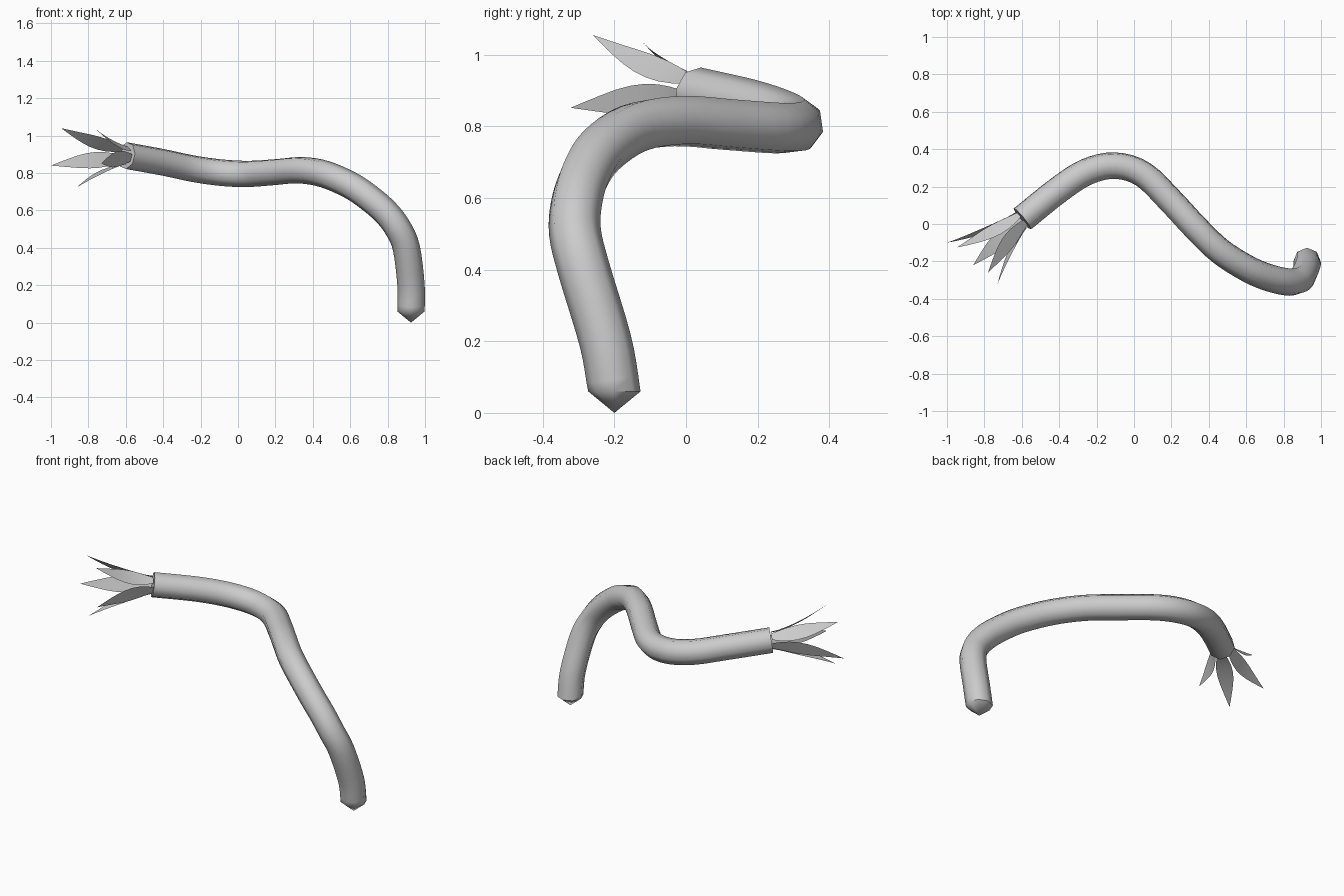
import bpy, bmesh, math
from mathutils import Vector
from mathutils.geometry import interpolate_bezier

if "Cube" in bpy.data.objects:
    bpy.data.objects.remove(bpy.data.objects["Cube"])

SIDES, RADIUS = 8, 0.073
PATH = [Vector(p) for p in [
    (.925, -.2, .06), (.925, -.225, .2), (.90, -.285, .4), (.855, -.31, .505),
    (.79, -.305, .59), (.70, -.28, .668), (.60, -.235, .735), (.46, -.145, .795),
    (.33, -.02, .815), (.2, .12, .805), (.05, .265, .795), (-.1, .312, .803),
    (-.25, .28, .825), (-.4, .185, .857), (-.597, .027, .893)]]


def finish(bm, name, angle=40):
    me = bpy.data.meshes.new(name)
    bm.to_mesh(me)
    bm.free()
    ob = bpy.data.objects.new(name, me)
    bpy.context.collection.objects.link(ob)
    bpy.ops.object.select_all(action='DESELECT')
    ob.select_set(True)
    bpy.context.view_layer.objects.active = ob
    bpy.ops.object.shade_smooth_by_angle(angle=math.radians(angle))
    return ob


def smooth_path(pts, steps=4):
    ext = [pts[0] * 2 - pts[1]] + pts + [pts[-1] * 2 - pts[-2]]
    out = []
    for a, b, c, d in zip(ext, ext[1:], ext[2:], ext[3:]):
        out += interpolate_bezier(b, b + (c - a) / 6, c - (d - b) / 6, c, steps + 1)[:-1]
    return out + [pts[-1]]


# Stem: octagonal sweep with a pointed foot and a closed end
path = smooth_path(PATH)
bm = bmesh.new()
rings, normal, last = [], Vector((1, 0, 0)), Vector((0, 0, 1))
for i, p in enumerate(path):
    if i == 0:
        tan = Vector((0, 0, 1))
    else:
        tan = (path[min(i + 1, len(path) - 1)] - path[i - 1]).normalized()
    normal = last.rotation_difference(tan) @ normal
    normal = (normal - tan * normal.dot(tan)).normalized()
    last = tan
    side = tan.cross(normal)
    rings.append([bm.verts.new(p + RADIUS * (normal * math.cos(a) + side * math.sin(a)))
                  for a in (math.tau * k / SIDES for k in range(SIDES))])
for r0, r1 in zip(rings, rings[1:]):
    for k in range(SIDES):
        j = (k + 1) % SIDES
        bm.faces.new((r0[k], r0[j], r1[j], r1[k]))
foot = bm.verts.new((.925, -.2, 0))
for k in range(SIDES):
    bm.faces.new((foot, rings[0][(k + 1) % SIDES], rings[0][k]))
bm.faces.new(rings[-1])
bmesh.ops.recalc_face_normals(bm, faces=bm.faces)
finish(bm, "stem", 50)

# Petals: five thin leaf shapes flaring out of the stem's end
centre = path[-1]
TIPS = [(-1.0, -.10, .84), (-.945, -.125, 1.04), (-.78, -.26, 1.055),
        (-.73, -.322, .852), (-.86, -.22, .725)]
tips = [Vector(t) for t in TIPS]
axis = (sum(tips, Vector()) / 5 - centre).normalized()
WIDTHS = [.02, .032, .041, .045, .043, .036, .025, .013, 0]
for n, tip in enumerate(tips):
    reach = (tip - centre).dot(axis)
    out = tip - centre - axis * reach
    spread = out.length
    out.normalize()
    across = axis.cross(out)
    bm = bmesh.new()
    prev = None
    for i, w in enumerate(WIDTHS):
        t = i / (len(WIDTHS) - 1)
        c = centre + axis * reach * t + out * (.045 + (spread - .045) * t ** 1.5)
        row = [bm.verts.new(c + across * w * s) for s in ((-1, 1) if w else (0,))]
        if prev:
            bm.faces.new((prev[0], prev[1], *reversed(row)))
        prev = row
    finish(bm, f"petal_{n + 1}")
